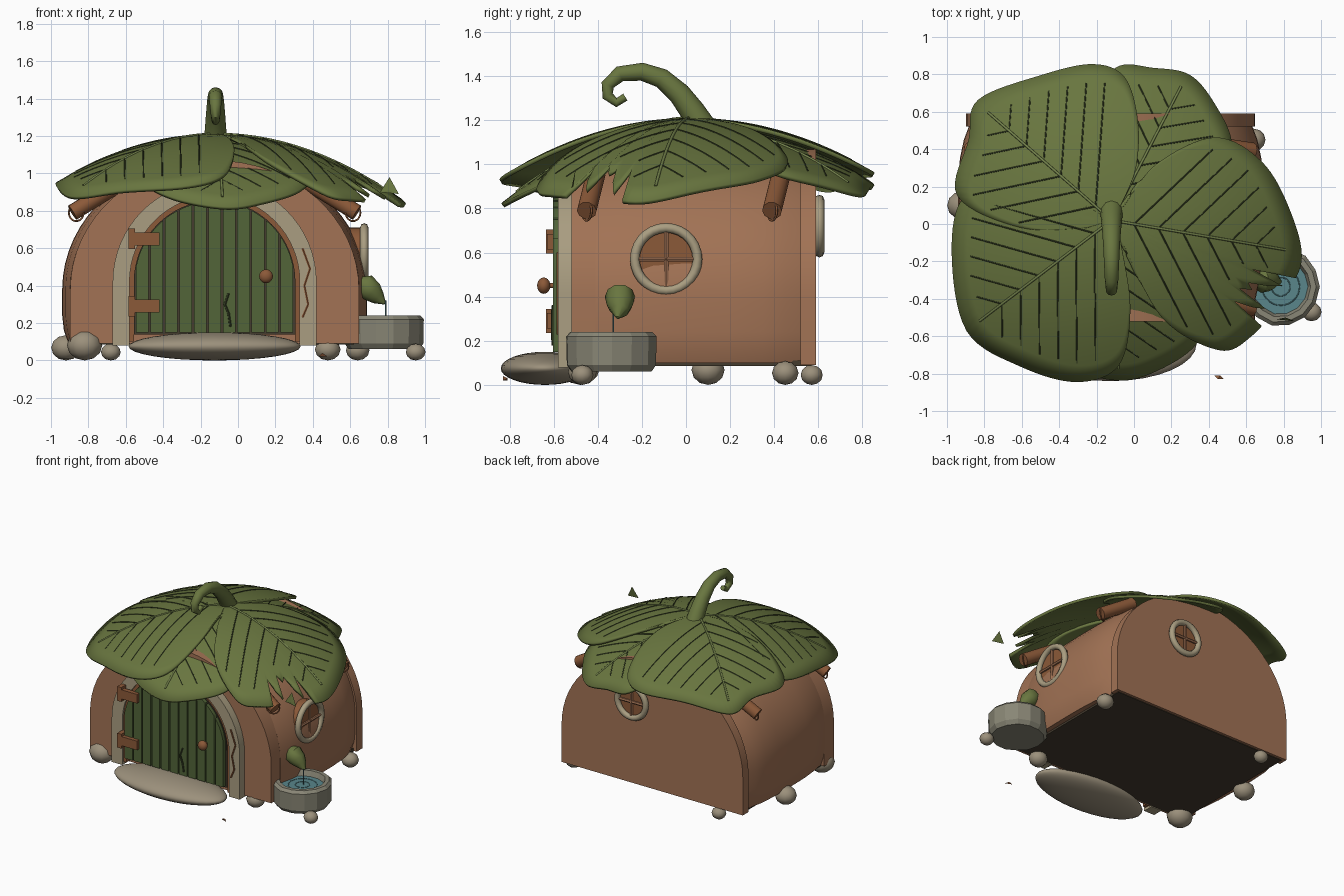
import bpy, bmesh, math, random
from mathutils import Vector as V

if "Cube" in bpy.data.objects:
    bpy.data.objects.remove(bpy.data.objects["Cube"])
random.seed(4)
CX = -0.125

def mat(name, c):
    m = bpy.data.materials.new(name)
    m.diffuse_color = (*c, 1)
    m.use_nodes = True
    m.node_tree.nodes["Principled BSDF"].inputs["Base Color"].default_value = m.diffuse_color
    return m
CLAY, LOG = mat("clay", (.36, .17, .09)), mat("log", (.26, .1, .04))
LEAF, VEIN, RIB = mat("leaf", (.14, .18, .05)), mat("vein", (.04, .055, .02)), mat("rib", (.17, .22, .07))
DOOR, DARK = mat("door", (.085, .13, .04)), mat("dark", (.06, .045, .028))
CREAM, ROCK = mat("cream", (.4, .34, .22)), mat("rock", (.33, .28, .2))
GREY, WATER = mat("basin", (.25, .24, .18)), mat("water", (.1, .24, .26))

def finish(o, name, m, angle=40):
    o.name = name
    o.data.materials.clear()
    o.data.materials.append(m)
    bpy.ops.object.select_all(action='DESELECT')
    o.select_set(True)
    bpy.context.view_layer.objects.active = o
    if angle:
        bpy.ops.object.shade_smooth_by_angle(angle=math.radians(angle))
    return o

def mesh(name, verts, faces, m, angle=40):
    me = bpy.data.meshes.new(name)
    me.from_pydata([tuple(v) for v in verts], [], faces)
    bm = bmesh.new()
    bm.from_mesh(me)
    bmesh.ops.recalc_face_normals(bm, faces=bm.faces)
    bm.to_mesh(me)
    bm.free()
    o = bpy.data.objects.new(name, me)
    bpy.context.collection.objects.link(o)
    return finish(o, name, m, angle)

def loft(name, rings, m, angle=40):
    n = len(rings[0])
    f = [[k*n+i, k*n+(i+1) % n, (k+1)*n+(i+1) % n, (k+1)*n+i] for k in range(len(rings)-1) for i in range(n)]
    f += [list(range(n)), [(len(rings)-1)*n+i for i in range(n)]]
    return mesh(name, [p for r in rings for p in r], f, m, angle)

def prism(name, pts, y0, y1, m):
    return loft(name, [[(x, y, z) for x, z in pts] for y in (y0, y1)], m)

def arch(hw, zb, zs, zt, n=32, tuck=0):
    foot = [(hw-tuck, zb), (hw-tuck*.3, zb+.06), (hw, zb+.14)] if tuck else [(hw, zb)]
    top = [(hw*math.cos(math.pi*i/n), zs+(zt-zs)*math.sin(math.pi*i/n)) for i in range(n+1)]
    return [(CX+x, z) for x, z in foot + top + [(-x, z) for x, z in foot[::-1]]]

def box(name, a, b, m):
    return loft(name, [[(a[0], a[1], z), (b[0], a[1], z), (b[0], b[1], z), (a[0], b[1], z)] for z in (a[2], b[2])], m, 0)

def ball(name, loc, s, m, seg=20):
    bpy.ops.mesh.primitive_uv_sphere_add(segments=seg, ring_count=seg//2, location=loc)
    o = bpy.context.object
    o.scale = s
    return finish(o, name, m, 60)

def cyl(name, loc, r, d, m, rot=(0, 0, 0), n=24):
    bpy.ops.mesh.primitive_cylinder_add(vertices=n, radius=r, depth=d, location=loc, rotation=rot)
    return finish(bpy.context.object, name, m)

def torus(name, loc, R, r, m, rot=(0, 0, 0)):
    bpy.ops.mesh.primitive_torus_add(major_radius=R, minor_radius=r, major_segments=28, minor_segments=8, location=loc, rotation=rot)
    return finish(bpy.context.object, name, m, 60)

def tube(name, lines, r, m, res=3, radii=None):
    cu = bpy.data.curves.new(name, 'CURVE')
    cu.dimensions, cu.bevel_depth, cu.bevel_resolution, cu.use_fill_caps = '3D', r, res, True
    for pts in lines:
        s = cu.splines.new('POLY')
        s.points.add(len(pts)-1)
        for i, p in enumerate(pts):
            s.points[i].co = (*p, 1)
            s.points[i].radius = radii[i] if radii else 1
    o = bpy.data.objects.new(name, cu)
    bpy.context.collection.objects.link(o)
    bpy.ops.object.select_all(action='DESELECT')
    o.select_set(True)
    bpy.context.view_layer.objects.active = o
    bpy.ops.object.convert(target='MESH')
    return finish(bpy.context.object, name, m, 50)

def smooth(P, k=8):
    P = [V(p) for p in P]
    Q = [P[0]] + P + [P[-1]]
    out = []
    for a, b, c, d in zip(Q, Q[1:], Q[2:], Q[3:]):
        out += [.5*(2*b+(c-a)*t+(2*a-5*b+4*c-d)*t*t+(3*b-a-3*c+d)*t**3) for t in (i/k for i in range(k))]
    return out + [P[-1]]

# Bulging barrel body with front and back wall slabs
prism("front_wall", arch(.772, .09, .38, 1.07), -.52, -.4, CLAY)
prism("back_wall", arch(.772, .09, .38, 1.07), .52, .59, CLAY)
loft("barrel_body", [[(x, y, z) for x, z in arch(.755+.06*b, .1, .38, 1.05+.04*b, tuck=.03)]
     for y, b in ((-.41, .3), (-.3, .7), (-.15, .95), (0, 1), (.2, 1), (.35, .85), (.45, .5), (.53, 0))], CLAY)
box("floor", (-.87, -.5, .085), (.62, .57, .11), DARK)

# Door surround, planks and fittings
def band(name, a, b, y0, y1, m):
    prism(name, a + b[::-1], y0, y1, m)
band("door_surround", arch(.545, .08, .42, .96), arch(.455, .08, .42, .88), -.58, -.5, CREAM)
band("door_inner_rim", arch(.456, .1, .42, .885), arch(.43, .1, .42, .855), -.565, -.5, LOG)
prism("door_backing", arch(.432, .14, .42, .856), -.575, -.5, DARK)
N, W = 11, .85/11
for i in range(N):
    x0, x1 = -.425+i*W+.005, -.425+(i+1)*W-.005
    top = [(CX+x, .42+.43*math.sqrt(max(0, 1-(x/.428)**2))) for x in (x1+(x0-x1)*j/4 for j in range(5))]
    prism(f"door_plank_{i}", [(CX+x0, .15), (CX+x1, .15)] + top, -.602, -.56, DOOR)
for z in (.65, .29):
    box("hinge_strap", (-.56, -.63, z-.035), (-.42, -.595, z+.035), LOG)
    box("hinge_plate", (-.585, -.635, z-.055), (-.55, -.57, z+.055), LOG)
ball("door_knob", (.15, -.645, .45), (.037, .03, .037), LOG)
tube("knob_stem", [[(.15, -.59, .45), (.15, -.65, .45)]], .012, LOG)
tube("surround_crack", [[(.345, -.581, .6), (.385, -.581, .49), (.355, -.581, .4), (.375, -.581, .3), (.345, -.581, .23)]], .007, LOG, 1)
tube("door_vine", [[(-.05, -.603, .36), (-.07, -.606, .3), (-.05, -.606, .25), (-.04, -.603, .18)]], .007, VEIN, 1)
ball("doorstep", (CX, -.64, .075), (.46, .2, .075), ROCK, 32)

# Foundation stones
for x, y, r in ((-.82, -.48, .09), (-.68, .57, .05), (.48, -.47, .065), (.95, -.47, .05), (.64, .45, .06), (-.92, .1, .075)):
    ball("foundation_stone", (x, y, r*.9), (r*1.05, r, r*.9), ROCK, 12)

# Round windows, right side and back
def window(name, loc, r, side):
    rot = (0, math.pi/2, 0) if side else (math.pi/2, 0, 0)
    l = V(loc)
    out = V((1, 0, 0)) if side else V((0, 1, 0))
    torus(name+"_ring", l, r, .022, CREAM, rot)
    cyl(name+"_pane", l-out*.06, r, .1, LOG, rot)
    h = V((0, 1, 0)) if side else V((1, 0, 0))
    for d in (h, V((0, 0, 1))):
        tube(name+"_bar", [[l-d*r, l+d*r]], .011, CLAY, 1)
window("side_window", (.675, -.09, .57), .142, True)
window("back_window", (.04, .605, .72), .12, False)

# Roof support logs with tendril curls
for sx in (1, -1):
    for y in (-.44, .4):
        X = lambda d: CX + sx*d
        tube("support_log", [[(X(.5), y+.03, .95), (X(.76), y-.01, .79)]], .045, LOG)
        torus("log_tendril", (X(.74), y-.01, .79), .045, .005, LOG, (math.pi/2, 0, .5*sx))

# Leaf roof: fan surfaces from the stem, drooping along and across the midrib
BASE = V((-.12, .02))

def inside(p, poly):
    c = False
    for a, b in zip(poly, poly[1:]+poly[:1]):
        if (a.y > p.y) != (b.y > p.y) and p.x < (b.x-a.x)*(p.y-a.y)/(b.y-a.y)+a.x:
            c = not c
    return c

def leaf(name, pts, tip, z0, drop, k, tear=None):
    tip = V(tip)
    L = (tip-BASE).length
    d = (tip-BASE)/L
    s = V((-d.y, d.x))
    def P(p, h=0):
        q = p-BASE
        return V((p.x, p.y, z0-drop*(q.dot(d)/L)**2-k*q.dot(s)**2+h))
    out = smooth(pts, 8)
    if tear:
        out = [BASE+(p-BASE)*(.96, .9, .8, .84, .78)[i % 5] if (p-V(tear)).length < .14 else p for i, p in enumerate(out)]
    n, R = len(out), 10
    verts = [P(BASE)] + [P(BASE+(p-BASE)*(j/R)) for j in range(1, R+1) for p in out]
    faces = [[0, 1+i, 2+i] for i in range(n-1)]
    faces += [[1+j*n+i, 2+j*n+i, 2+(j+1)*n+i, 1+(j+1)*n+i] for j in range(R-1) for i in range(n-1)]
    o = mesh(name, verts, faces, LEAF, 50)
    mod = o.modifiers.new("thickness", 'SOLIDIFY')
    mod.thickness, mod.offset = .02, 0
    tube(name+"_midrib", [[P(BASE+d*L*t/14, .011) for t in range(14)]], .007, RIB, 2)
    poly, lines = [BASE]+out, []
    for a in (.12, .25, .38, .51, .64, .77):
        for sg in (1, -1):
            g, p, line = (d*.6+s*sg*.8), BASE+d*L*a, []
            while inside(BASE+(p-BASE)/.9, poly) and len(line) < 60:
                line.append(P(p, .01))
                p = p+g*.02
            if len(line) > 2:
                lines.append(line)
    tube(name+"_veins", lines, .004, VEIN, 1)

leaf("front_leaf", [(-.5, -.3), (-.5, -.6), (-.35, -.76), (-.1, -.83), (.1, -.79), (.33, -.64), (.4, -.4), (.2, -.15)],
     (-.08, -.83), 1.165, .35, .2)
leaf("back_leaf", [(.45, .2), (.52, .42), (.44, .62), (.3, .79), (.1, .83), (-.1, .83), (-.25, .6), (-.2, .25)],
     (.28, .79), 1.165, .3, .3)
leaf("back_left_leaf", [(-.07, .1), (.01, .3), (.02, .55), (-.05, .78), (-.22, .85), (-.5, .79), (-.83, .66), (-.88, .45), (-.94, .15), (-.6, -.02), (-.25, -.02)],
     (-.83, .64), 1.2, .31, .36)
leaf("front_left_leaf", [(-.3, .12), (-.62, .2), (-.9, .15), (-.97, -.15), (-.89, -.57), (-.6, -.76), (-.3, -.84), (-.08, -.75), (-.02, -.45), (-.07, -.1)],
     (-.88, -.56), 1.2, .32, .37)
leaf("right_leaf", [(-.05, .1), (.12, .32), (.43, .46), (.68, .33), (.83, .07), (.89, -.2), (.77, -.42), (.62, -.6), (.45, -.67), (.15, -.5), (-.06, -.1)],
     (.88, -.15), 1.2, .36, .42, (.76, -.42))
mesh("torn_leaf_bit", [(.76, -.51, .9), (.86, -.52, .89), (.81, -.5, .98), (.81, -.515, .91)], [(0, 1, 2), (0, 1, 3), (1, 2, 3), (2, 0, 3)], LEAF, 0)
mesh("loose_chip", [(.43, -.81, .02), (.48, -.83, .02), (.45, -.83, .04), (.46, -.81, .03)], [(0, 1, 2), (0, 1, 3), (1, 2, 3), (2, 0, 3)], LOG, 0)

# Curled stem
stem = [(.08, 1.16), (.03, 1.24), (-.03, 1.32), (-.11, 1.39), (-.2, 1.42), (-.3, 1.41), (-.355, 1.36), (-.355, 1.31), (-.315, 1.28), (-.275, 1.305)]
tube("stem", [[(-.12, y, z) for y, z in stem]], .06, LEAF, 4, [1.05, .95, .85, .75, .68, .6, .5, .42, .35, .3])

# Stone basin with water and leaf spout
bx, by, n = .785, -.335, 14
jit = [random.uniform(.95, 1.03) for _ in range(n)]
prof = [(.19, .06), (.212, .09), (.215, .22), (.195, .24), (.165, .24), (.15, .2), (.14, .12)]
loft("basin", [[(bx+r*jit[i]*math.cos(math.tau*i/n), by+r*jit[i]*math.sin(math.tau*i/n), z) for i in range(n)] for r, z in prof], GREY, 0)
cyl("basin_water", (bx, by, .19), .152, .02, WATER)
for r in (.05, .1):
    torus("ripple", (bx, by, .2), r, .003, WATER)
tube("water_stream", [[(.79, -.33, .2), (.79, -.33, .32)]], .004, WATER, 1)
tube("leaf_spout", [[(.64, -.3, .42), (.68, -.3, .4), (.72, -.3, .365), (.75, -.3, .335), (.785, -.31, .305)]],
     .08, LEAF, 3, [.4, .85, .75, .5, .1])
